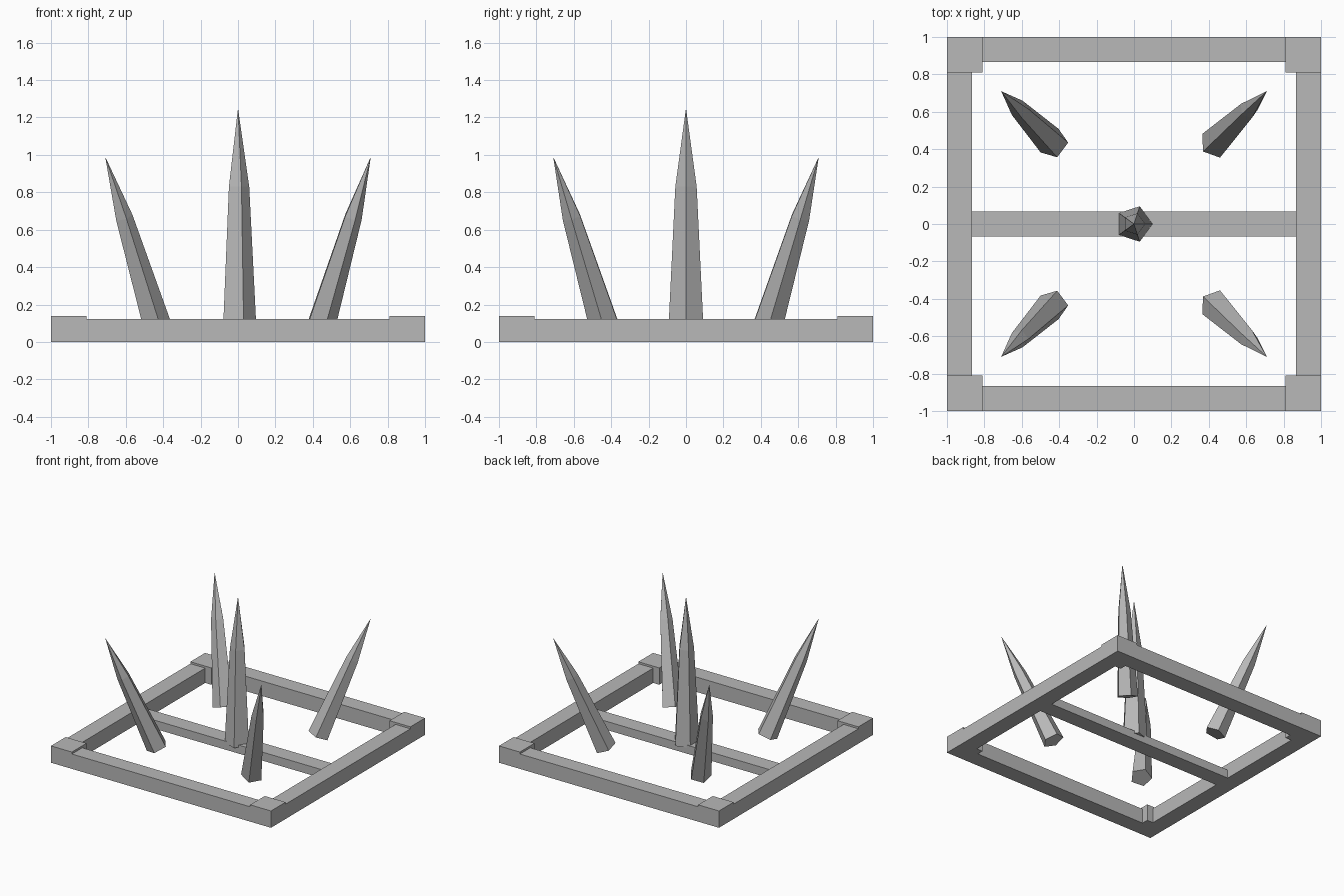
import bpy, bmesh, math
from mathutils import Vector, Matrix

if "Cube" in bpy.data.objects:
    bpy.data.objects.remove(bpy.data.objects["Cube"])

steel = bpy.data.materials.new("grey_metal")
steel.diffuse_color = (0.48, 0.48, 0.48, 1)
steel.use_nodes = True
steel.node_tree.nodes["Principled BSDF"].inputs["Base Color"].default_value = steel.diffuse_color


def finish(name, bm):
    bmesh.ops.recalc_face_normals(bm, faces=bm.faces)
    me = bpy.data.meshes.new(name)
    bm.to_mesh(me)
    bm.free()
    me.materials.append(steel)
    ob = bpy.data.objects.new(name, me)
    bpy.context.collection.objects.link(ob)
    return ob


def box(name, lo, hi):
    lo, hi = Vector(lo), Vector(hi)
    bm = bmesh.new()
    bmesh.ops.create_cube(bm, size=1, matrix=Matrix.Translation((lo + hi) / 2)
                          @ Matrix.Diagonal((*(hi - lo), 1)))
    return finish(name, bm)


def spike(name, base, tip):
    """Five-sided spike with a shoulder, tilted from base to tip."""
    base, axis = Vector(base), Vector(tip) - Vector(base)
    length = axis.length
    turn = Vector((0, 0, 1)).rotation_difference(axis)
    bm = bmesh.new()
    rings = []
    for radius, height in ((0.083, 0), (0.05, 0.65)):
        rings.append([bm.verts.new(base + turn @ (length * Vector((
            radius * math.cos(math.tau * i / 5),
            radius * math.sin(math.tau * i / 5), height)))) for i in range(5)])
    point = bm.verts.new(tip)
    low, mid = rings
    bm.faces.new(low[::-1])
    for i in range(5):
        j = (i + 1) % 5
        bm.faces.new((low[i], low[j], mid[j], mid[i]))
        bm.faces.new((mid[i], mid[j], point))
    return finish(name, bm)


# Frame rails and raised corner blocks
W, C, H = 0.865, 0.81, 0.122
box("front_rail", (-C, -1, 0), (C, -W, H))
box("back_rail", (-C, W, 0), (C, 1, H))
box("left_rail", (-1, -C, 0), (-W, C, H))
box("right_rail", (W, -C, 0), (1, C, H))
for sx in (-1, 1):
    for sy in (-1, 1):
        x, y = sorted((sx * C, sx)), sorted((sy * C, sy))
        box("corner_block", (x[0], y[0], 0), (x[1], y[1], 0.138))

# Lower bar across the middle
box("cross_bar", (-W, -0.067, 0), (W, 0.067, 0.07))

# Upright centre spike and four leaning ones
spike("centre_spike", (0, 0, 0.05), (0, 0, 1.25))
for sx in (-1, 1):
    for sy in (-1, 1):
        spike("leaning_spike", (sx * 0.432, sy * 0.432, 0.065),
              (sx * 0.71, sy * 0.71, 0.99))
